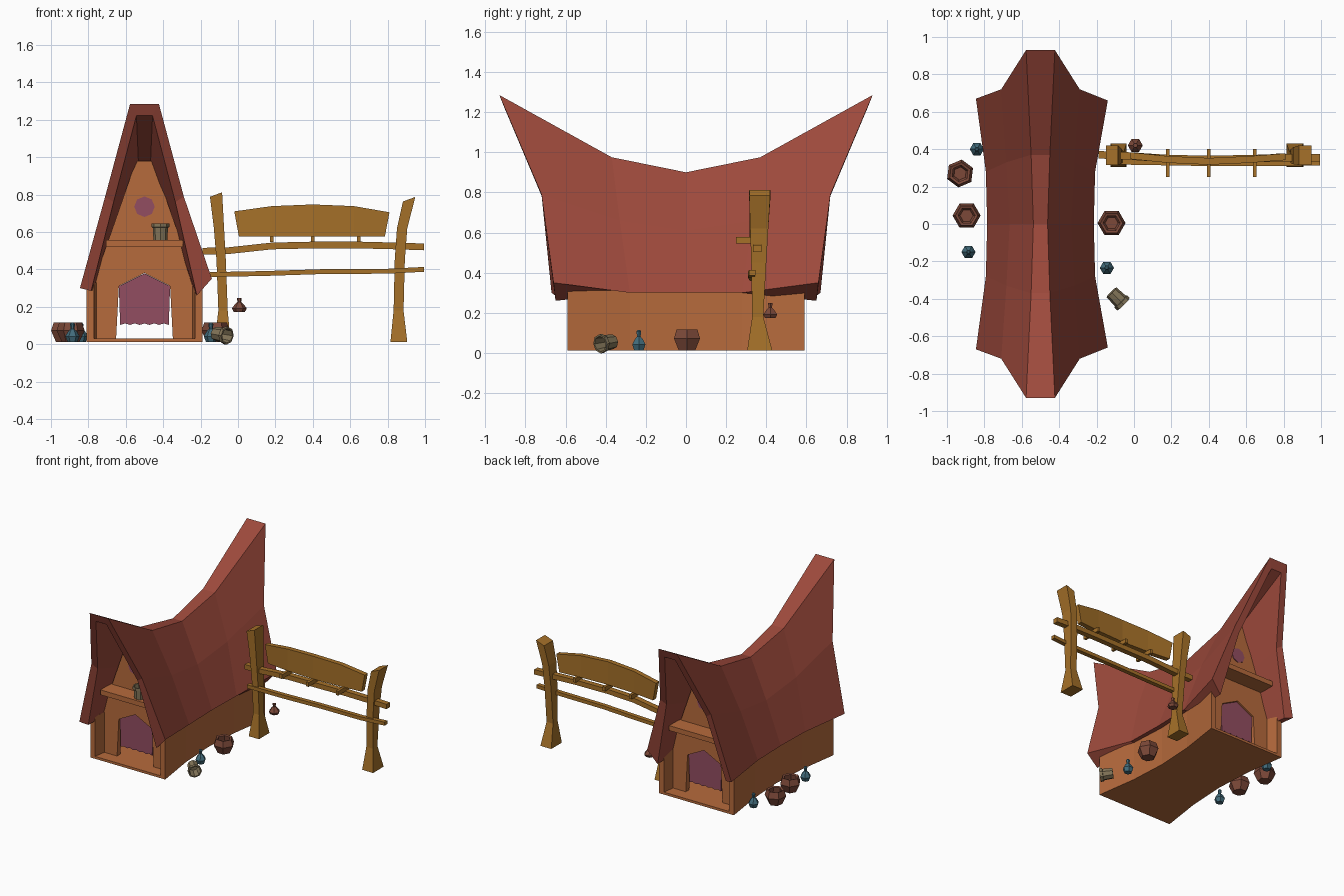
import bpy, bmesh, math
from mathutils import Matrix, Vector

if "Cube" in bpy.data.objects:
    bpy.data.objects.remove(bpy.data.objects["Cube"])

def material(name, color):
    m = bpy.data.materials.new(name)
    m.diffuse_color = (*color, 1)
    m.use_nodes = True
    m.node_tree.nodes["Principled BSDF"].inputs["Base Color"].default_value = m.diffuse_color
    return m

ROOF = material("roof_red", (.34, .068, .045))
WALL = material("wall_orange", (.47, .145, .045))
WOOD = material("fence_wood", (.38, .165, .022))
CLOTH = material("curtain_purple", (.29, .075, .12))
CLAY = material("clay", (.2, .065, .04))
BLUE = material("blue_glaze", (.055, .15, .2))
GREY = material("bucket_wood", (.23, .18, .1))
CX = -0.5      # house centre line
Z0 = 0.012     # underside of house and props

def loft(name, rings, mat, strip_caps=False, matrix=None):
    """Skin closed rings; ends capped by n-gons, or by quads for C shaped rings."""
    bm = bmesh.new()
    vs = [[bm.verts.new(p) for p in r] for r in rings]
    n = len(vs[0])
    for a, b in zip(vs, vs[1:]):
        for i in range(n):
            j = (i + 1) % n
            bm.faces.new((a[i], a[j], b[j], b[i]))
    for r in (vs[0], vs[-1]):
        if strip_caps:
            for k in range(n // 2 - 1):
                bm.faces.new((r[k], r[k + 1], r[n - 2 - k], r[n - 1 - k]))
        else:
            bm.faces.new(r)
    bmesh.ops.recalc_face_normals(bm, faces=bm.faces)
    me = bpy.data.meshes.new(name)
    bm.to_mesh(me)
    bm.free()
    me.materials.append(mat)
    ob = bpy.data.objects.new(name, me)
    bpy.context.collection.objects.link(ob)
    if matrix:
        ob.matrix_world = matrix
    return ob

def prism(name, outline, y0, y1, mat):
    return loft(name, [[(x, y, z) for x, z in outline] for y in (y0, y1)], mat)

def lathe(name, profile, mat, loc, sides=6, rot=None, turn=0.0):
    rings = [[(r * math.cos(turn + 2 * math.pi * i / sides),
               r * math.sin(turn + 2 * math.pi * i / sides), z)
              for i in range(sides)] for r, z in profile]
    m = Matrix.Translation(loc)
    return loft(name, rings, mat, matrix=m @ rot if rot else m)

# Saddle roof: C shaped section swept through five stations
def station(end, s):
    # outer eave, outer middle, outer ridge, inner ridge, inner middle, inner eave: (half x, y, z)
    half = {
        2: [(.345, .67, .30), (.21, .72, .79), (.077, .93, 1.285),
            (.043, .905, 1.222), (.165, .71, .76), (.285, .65, .285)],
        1: [(.292, .28, .30), (.182, .33, .66), (.05, .37, .975),
            (.03, .37, .915), (.145, .33, .64), (.25, .28, .30)],
        0: [(.285, 0, .30), (.165, 0, .61), (.038, 0, .90),
            (.02, 0, .84), (.13, 0, .59), (.245, 0, .30)]}[end]
    left = [Vector((CX - x, y * s, z)) for x, y, z in half]
    right = [Vector((CX + x, y * s, z)) for x, y, z in half]
    if end == 2:                       # tilted lip on the right eave
        right[0] = Vector((CX + .36, .66 * s, .35))
        right[5] = Vector((CX + .28, .65 * s, .26))
    return left[:3] + right[2::-1] + right[:2:-1] + left[3:]

loft("roof", [station(2, -1), station(1, -1), station(0, 1), station(1, 1), station(2, 1)],
     ROOF, strip_caps=True)

# Waisted floor and side walls
plan = [(-.59, .31), (-.28, .265), (0, .25), (.28, .265), (.59, .31)]
loft("floor", [[(CX - h, y, Z0), (CX + h, y, Z0), (CX + h, y, .03), (CX - h, y, .03)]
               for y, h in plan], WALL)
for side, s in (("left", -1), ("right", 1)):
    loft(side + "_wall", [[(CX + s * h, y, Z0), (CX + s * h, y, .31),
                           (CX + s * (h - .04), y, .33), (CX + s * (h - .04), y, Z0)]
                          for y, h in plan], WALL)

# Gable walls with doorway, curtain, window and shelf beam at both ends
half_gable = [(.045, .98), (.272, .33), (.272, .025), (.152, .025), (.137, .31)]
gable = ([(CX + x, z) for x, z in half_gable] + [(CX, .38)]
         + [(CX - x, z) for x, z in reversed(half_gable)])
hem = [(CX - .13 + .26 * i / 10, .103 + .008 * (i % 2)) for i in range(11)]
curtain = [(CX - .137, .31)] + hem + [(CX + .137, .31), (CX, .378)]
window = [(CX + .055 * math.sin(i * math.pi / 4), .735 + .055 * math.cos(i * math.pi / 4))
          for i in range(8)]
beam = [(-.705, .52), (-.295, .52), (-.295, .557), (-.705, .557)]
for end, s in (("front", -1), ("back", 1)):
    prism(end + "_gable", gable, s * .50, s * .46, WALL)
    prism(end + "_curtain", curtain, s * .487, s * .475, CLOTH)
    prism(end + "_window", window, s * .505, s * .455, CLOTH)
    prism(end + "_shelf", beam, s * .62, s * .49, WALL)

# Crooked fence posts: (x0, x1, z) with shared depth profile
depth = [(.305, .43), (.33, .385), (.325, .40), (.32, .41), (.315, .42)]
posts = {
    "left_post": [(-.125, -.04, Z0), (-.105, -.055, .18), (-.115, -.065, .45),
                  (-.13, -.075, .63), (-.15, -.085, .80)],
    "right_post": [(.815, .905, Z0), (.832, .885, .18), (.838, .892, .45),
                   (.85, .905, .62), (.882, .948, .775)]}
for name, levels in posts.items():
    rings = []
    for i, ((x0, x1, z), (y0, y1)) in enumerate(zip(levels, depth)):
        t = .012 if i == 4 else 0
        rings.append([(x0, y0, z - t), (x1, y0, z + t), (x1, y1, z + t), (x0, y1, z - t)])
    loft(name, rings, WOOD)

# Bent rails: (x, y, z) centre line
rails = {
    "upper_rail": [(-.19, .37, .497), (-.05, .365, .50), (.18, .35, .525), (.4, .345, .53),
                   (.65, .35, .53), (.85, .355, .525), (.995, .355, .52)],
    "lower_rail": [(-.15, .335, .372), (.15, .33, .378), (.45, .325, .388),
                   (.8, .325, .39), (.995, .33, .40)]}
for (name, path), h, w in zip(rails.items(), (.018, .013), (.02, .016)):
    loft(name, [[(x, y - w, z - h), (x, y + w, z - h), (x, y + w, z + h), (x, y - w, z + h)]
                for x, y, z in path], WOOD)

# Curved board on three pegs
board = [(-.02, .005, .71, .365), (.18, .18, .738, .345), (.4, .4, .747, .335),
         (.62, .62, .738, .345), (.81, .785, .705, .36)]
loft("board", [[(xb, y - .018, .575), (xb, y + .018, .575), (xt, y + .018, zt), (xt, y - .018, zt)]
               for xt, xb, zt, y in board], WOOD)
for i, x in enumerate((.18, .40, .645)):
    prism("peg_%d" % (i + 1), [(x - .01, .545), (x + .01, .545), (x + .01, .577), (x - .01, .577)],
          .25, .40, WOOD)

# Clay pots
pot = [(.047, 0), (.075, .06), (.06, .105), (.045, .1), (.05, .06), (.035, .03)]
for i, (x, y, turn) in enumerate(((-.93, .27, .4), (-.895, .045, 0), (-.12, .005, 0))):
    lathe("pot_%d" % (i + 1), pot, CLAY, (x, y, Z0), turn=turn)

# Small bottles, one of them hanging by the fence
bottle = [(.026, 0), (.038, .03), (.024, .055), (.01, .07), (.014, .095), (.007, .103)]
for i, (x, y) in enumerate(((-.84, .40), (-.885, -.15), (-.145, -.235))):
    lathe("bottle_%d" % (i + 1), bottle, BLUE, (x, y, Z0))
lathe("hanging_bottle", [(.03, 0), (.04, .018), (.022, .042), (.01, .053), (.013, .075)],
      CLAY, (.007, .42, .173))

# Buckets: one on the front shelf, one tipped over
bucket = [(.037, 0), (.041, .068), (.048, .07), (.048, .09), (.039, .09), (.034, .02)]
lathe("shelf_bucket", bucket, GREY, (-.415, -.57, .556), sides=8)
tip = Matrix.Rotation(math.radians(-45), 4, 'Z') @ Matrix.Rotation(math.radians(97), 4, 'Y')
lathe("tipped_bucket", bucket, GREY, (-.12, -.365, .056), sides=8, rot=tip)
